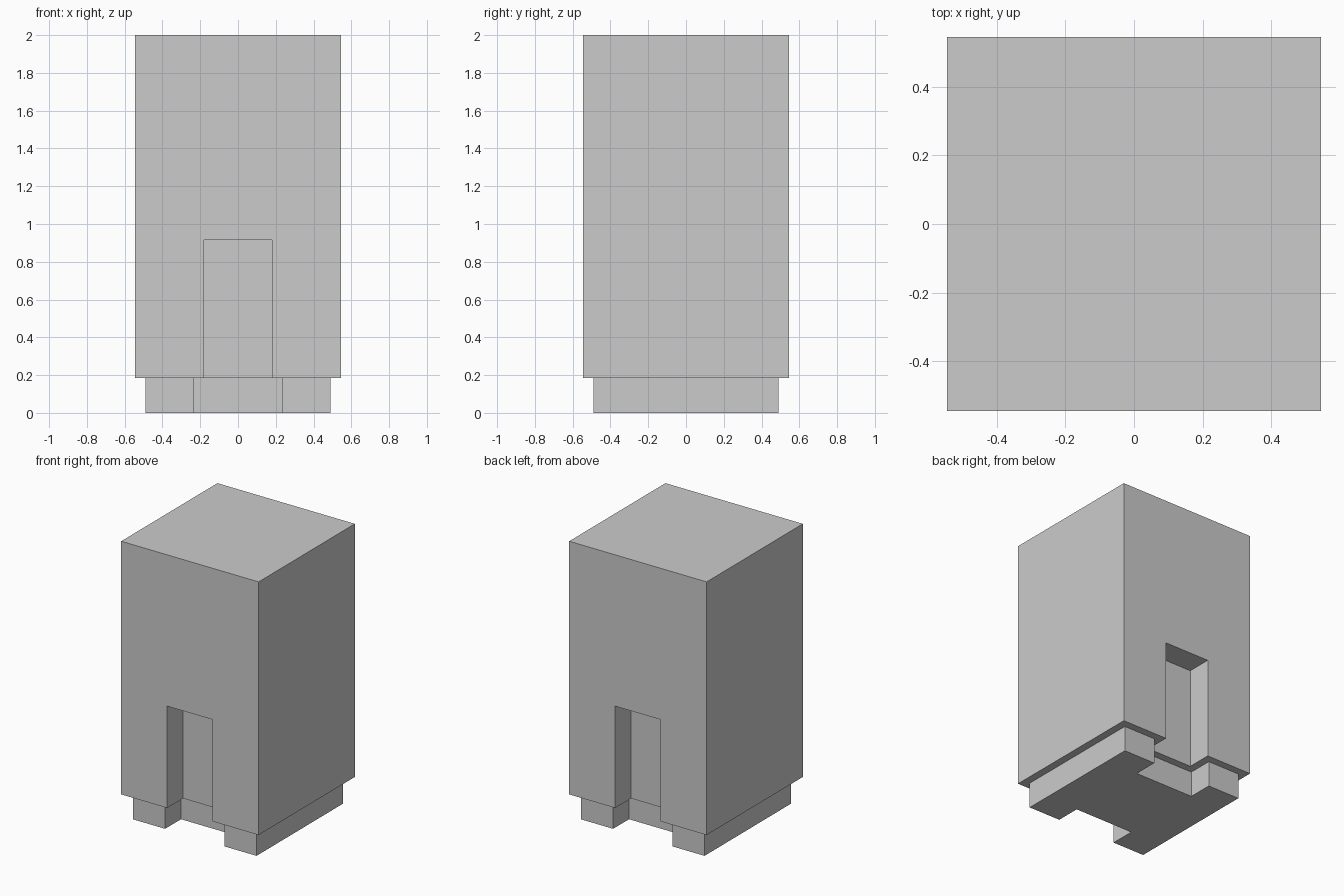
import bpy, bmesh

if "Cube" in bpy.data.objects:
    bpy.data.objects.remove(bpy.data.objects["Cube"])


def outline(w, n, d):
    """Counter-clockwise H-shaped plan: half width w, niche half width n, niche depth d."""
    half = [(-w, -w), (-n, -w), (-n, -w + d), (n, -w + d), (n, -w), (w, -w)]
    return half + [(-x, -y) for x, y in half]


bm = bmesh.new()


def ring(points, heights):
    return [bm.verts.new((x, y, z)) for (x, y), z in zip(points, heights)]


Z_BASE, Z_NICHE, Z_TOP = 0.185, 0.915, 2.0
base_plan = outline(0.49, 0.235, 0.18)
body_plan = outline(0.545, 0.18, 0.18)

# Recessed plinth and the overhang of the body above it
foot = ring(base_plan, [0] * 12)
neck = ring(base_plan, [Z_BASE] * 12)
body = ring(body_plan, [Z_BASE] * 12)
bm.faces.new(foot[::-1])
for lower, upper in ((foot, neck), (neck, body)):
    for i in range(12):
        j = (i + 1) % 12
        bm.faces.new((lower[i], lower[j], upper[j], upper[i]))

# Body: corners rise to the roof, niche points stop at the niche ceiling
top = ring(body_plan, [Z_TOP if i % 6 in (0, 5) else Z_NICHE for i in range(12)])
for s in (0, 6):
    b, t = body[s:s + 6], top[s:s + 6]
    # Wall around the doorway niche
    bm.faces.new((b[0], b[1], t[1], t[4], b[4], b[5], t[5], t[0]))
    # Niche walls and ceiling
    for i in (1, 2, 3):
        bm.faces.new((b[i], b[i + 1], t[i + 1], t[i]))
    bm.faces.new((t[1], t[2], t[3], t[4]))
    # Plain side wall
    k = (s + 6) % 12
    bm.faces.new((b[5], body[k], top[k], t[5]))
# Roof
bm.faces.new((top[0], top[5], top[6], top[11]))

bmesh.ops.recalc_face_normals(bm, faces=bm.faces)
mesh = bpy.data.meshes.new("tower_block")
bm.to_mesh(mesh)
bm.free()
bpy.context.collection.objects.link(bpy.data.objects.new("tower_block", mesh))
